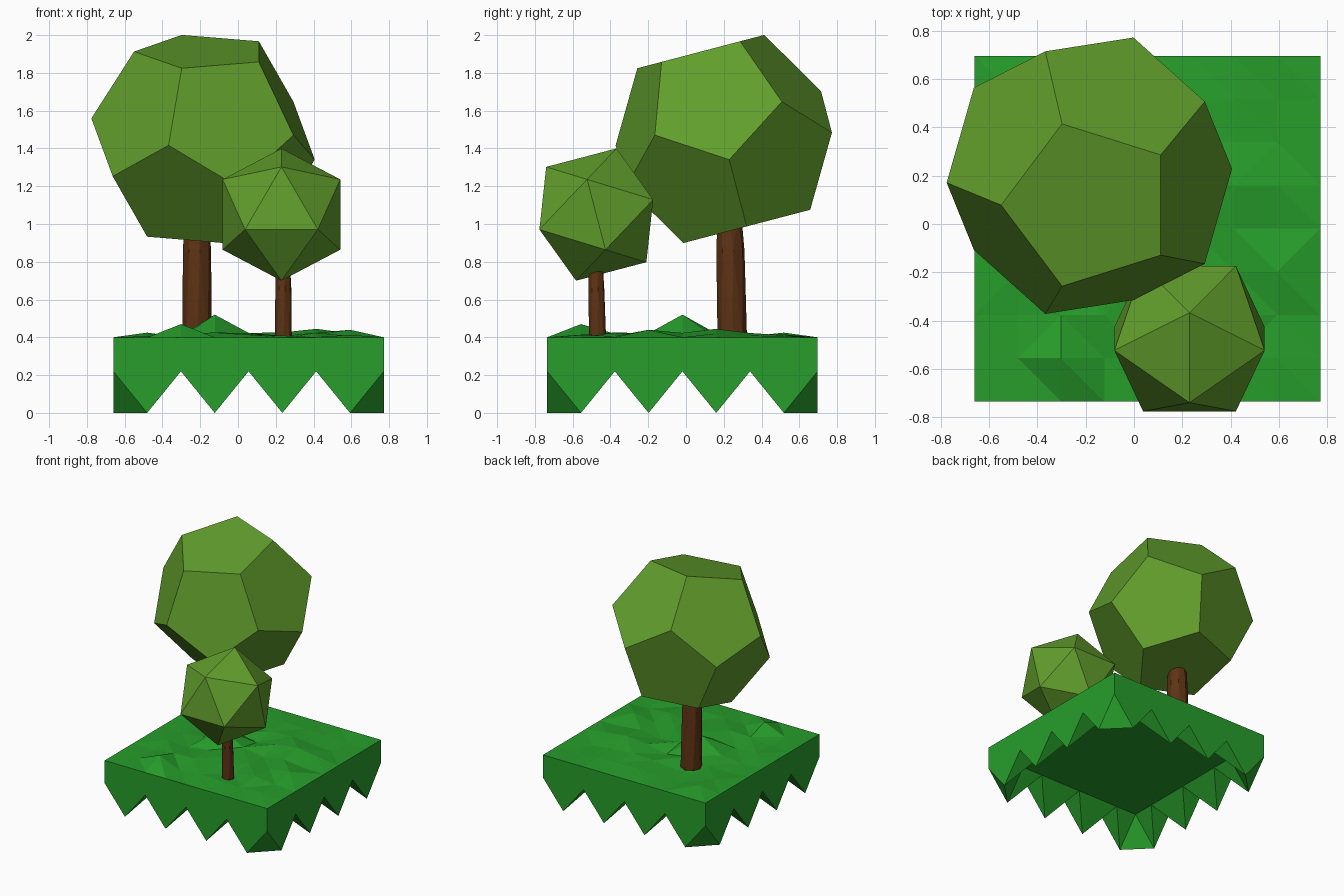
import bpy, bmesh, math, random
from mathutils import Vector, Matrix

if "Cube" in bpy.data.objects:
    bpy.data.objects.remove(bpy.data.objects["Cube"])

random.seed(4)
PHI = (1 + 5 ** 0.5) / 2
TILT = Matrix.Rotation(math.radians(14.7), 4, 'X')


def material(name, rgb):
    m = bpy.data.materials.new(name)
    m.diffuse_color = (*rgb, 1)
    m.use_nodes = True
    m.node_tree.nodes["Principled BSDF"].inputs["Base Color"].default_value = m.diffuse_color
    return m


GRASS = material("grass_green", (0.02, 0.34, 0.024))
LEAF = material("leaf_green", (0.12, 0.34, 0.025))
BARK = material("bark_brown", (0.11, 0.033, 0.007))


def finish(bm, name, mat):
    bmesh.ops.recalc_face_normals(bm, faces=bm.faces)
    me = bpy.data.meshes.new(name)
    bm.to_mesh(me)
    bm.free()
    me.materials.append(mat)
    ob = bpy.data.objects.new(name, me)
    bpy.context.collection.objects.link(ob)
    return ob


# Grass block: bumpy top grid, flat underside whose rim hangs down in teeth
def grass_block():
    N, X0, Y0, STEP = 8, -0.66, -0.735, 0.179
    TOP, UNDER = 0.40, 0.22
    bumps = {(3, 4): 0.52, (2, 1): 0.47, (6, 5): 0.445, (7, 3): 0.44}
    bm = bmesh.new()
    top, low = {}, {}
    for i in range(N + 1):
        for j in range(N + 1):
            rim = i in (0, N) or j in (0, N)
            x, y = X0 + i * STEP, Y0 + j * STEP
            z = TOP if rim else bumps.get((i, j), TOP + random.uniform(-0.01, 0.028))
            tooth = rim and (i + j) % 2 == 1
            top[i, j] = bm.verts.new((x, y, z))
            low[i, j] = bm.verts.new((x, y, 0 if tooth else UNDER))
    for i in range(N):
        for j in range(N):
            a, b, c, d = (i, j), (i + 1, j), (i + 1, j + 1), (i, j + 1)
            # underside diagonals run between odd points, except along rim cells
            # whose tooth must reach the even inner points
            odd = (i + j) % 2 == 0
            corner = i in (0, N - 1) and j in (0, N - 1)
            rim_cell = i in (0, N - 1) or j in (0, N - 1)
            use_bd = odd
            if rim_cell and not corner:
                tip = next(p for p in (a, b, c, d) if low[p].co.z == 0)
                use_bd = tip in (b, d)
            for grid, bd in ((top, random.random() < 0.5), (low, use_bd)):
                tris = ((a, b, d), (b, c, d)) if bd else ((a, b, c), (a, c, d))
                for t in tris:
                    bm.faces.new([grid[p] for p in t])
    for k in range(N):
        for p, q in (((k, 0), (k + 1, 0)), ((k, N), (k + 1, N)),
                     ((0, k), (0, k + 1)), ((N, k), (N, k + 1))):
            bm.faces.new((low[p], low[q], top[q], top[p]))
    return finish(bm, "grass_block", GRASS)


# Crowns: convex hulls of tilted regular solids
def crown(name, points, centre):
    bm = bmesh.new()
    for p in points:
        bm.verts.new(TILT @ Vector(p) + Vector(centre))
    bmesh.ops.convex_hull(bm, input=bm.verts)
    bmesh.ops.dissolve_limit(bm, angle_limit=0.02, verts=bm.verts, edges=bm.edges)
    return finish(bm, name, LEAF)


def dodecahedron(r):
    pts = []
    for k in range(5):
        a = math.pi + k * math.tau / 5
        for rad, z in ((0.607, 0.7947), (0.9822, 0.1876)):
            p = Vector((rad * math.cos(a), rad * math.sin(a), z)) * r
            pts += [p, -p]
    return pts


def icosahedron(r):
    s = r / math.hypot(1, PHI)
    pts = []
    for u in (-s, s):
        for v in (-s * PHI, s * PHI):
            pts += [(0, u, v), (u, v, 0), (v, 0, u)]
    return pts


# Trunks: lofted rings, each (x, y, z, radius)
def trunk(name, rings, sides=8):
    bm = bmesh.new()
    loops = []
    for n, (x, y, z, r) in enumerate(rings):
        loops.append([bm.verts.new((x + r * math.cos(a), y + r * math.sin(a), z))
                      for a in (math.tau * (k + 0.25 * (n % 2)) / sides for k in range(sides))])
    for lo, hi in zip(loops, loops[1:]):
        for k in range(sides):
            m = (k + 1) % sides
            bm.faces.new((lo[k], lo[m], hi[m], hi[k]))
    bm.faces.new(loops[0])
    bm.faces.new(loops[-1])
    bmesh.ops.triangulate(bm, faces=[f for f in bm.faces if len(f.verts) == 4])
    return finish(bm, name, BARK)


grass_block()
trunk("large_trunk", [(-0.217, 0.245, 0.39, 0.078), (-0.217, 0.235, 0.86, 0.076),
                      (-0.22, 0.23, 1.06, 0.062)])
crown("large_crown", dodecahedron(0.602), (-0.185, 0.20, 1.45))
trunk("small_trunk", [(0.24, -0.468, 0.39, 0.045), (0.24, -0.475, 0.66, 0.043),
                      (0.237, -0.48, 0.83, 0.036)])
crown("small_crown", icosahedron(0.366), (0.23, -0.475, 1.05))
